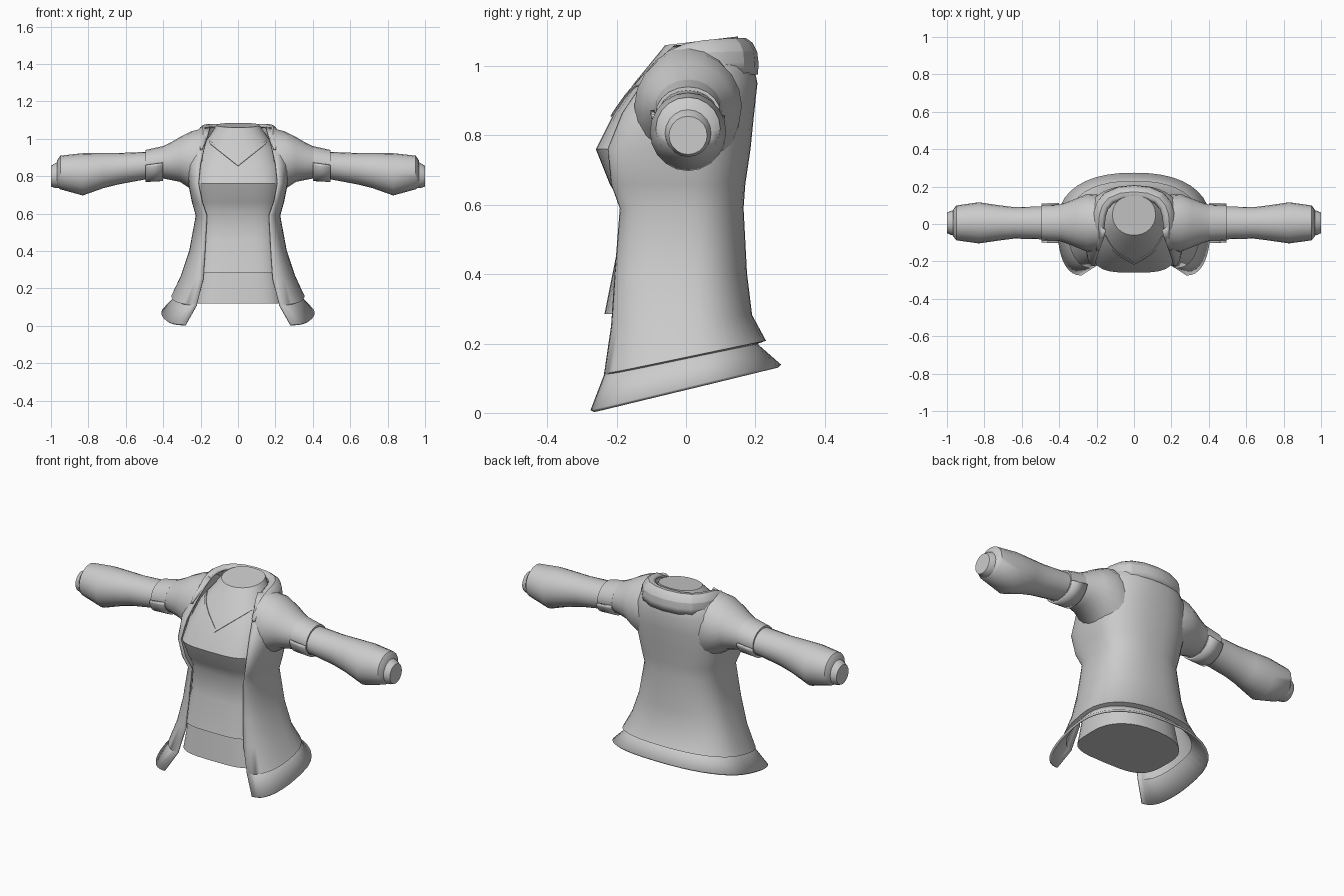
import bpy, bmesh
from math import cos, sin, pi, radians
from mathutils import Vector
from mathutils.bvhtree import BVHTree

if "Cube" in bpy.data.objects:
    bpy.data.objects.remove(bpy.data.objects["Cube"], do_unlink=True)

GREY = (.6, .6, .6, 1)
fabric = bpy.data.materials.new("grey_fabric")
fabric.use_nodes = True
fabric.diffuse_color = GREY
fabric.node_tree.nodes["Principled BSDF"].inputs["Base Color"].default_value = GREY


def signed_power(value, power):
    return abs(value) ** power * (1 if value >= 0 else -1)


def mirrored(half):
    """Extend a left half, ending on the centre line, to the right side."""
    return half + [Vector((-p.x, p.y, p.z)) for p in half[-2::-1]]


def loft(name, rows, closed=True, thickness=0, subdivide=False):
    """Skin rows of points; closed rows form a capped tube, open rows a sheet."""
    bm = bmesh.new()
    rings = [[bm.verts.new(point) for point in row] for row in rows]
    count = len(rings[0])
    for lower, upper in zip(rings, rings[1:]):
        for i in range(count if closed else count - 1):
            j = (i + 1) % count
            bm.faces.new((lower[i], lower[j], upper[j], upper[i]))
    if closed:
        bm.faces.new(rings[0])
        bm.faces.new(rings[-1])
    bmesh.ops.recalc_face_normals(bm, faces=bm.faces)
    mesh = bpy.data.meshes.new(name)
    bm.to_mesh(mesh)
    bm.free()
    mesh.materials.append(fabric)
    obj = bpy.data.objects.new(name, mesh)
    bpy.context.collection.objects.link(obj)
    if subdivide:
        obj.modifiers.new("Soften", "SUBSURF")
    if thickness:
        cloth = obj.modifiers.new("Cloth", "SOLIDIFY")
        cloth.thickness = thickness
        cloth.offset = 0
    bpy.ops.object.select_all(action="DESELECT")
    obj.select_set(True)
    bpy.context.view_layer.objects.active = obj
    bpy.ops.object.shade_smooth_by_angle(angle=radians(40))
    return obj


# Shirt rings are squarer across the front and round off towards the neck
def shirt_ring(z, half_width, front, back=.15, segments=32):
    middle, depth = (front + back) / 2, (back - front) / 2
    front_power = .55 + max(0, z - .8) * 1.7
    ring = []
    for i in range(segments):
        turn = 2 * pi * i / segments
        power = front_power if sin(turn) < 0 else .85
        ring.append(Vector((half_width * signed_power(cos(turn), power),
                            middle + depth * signed_power(sin(turn), power), z)))
    return ring


loft("shirt_hem_band", [shirt_ring(.12, .25, -.23, .18), shirt_ring(.3, .22, -.21)])

neck = shirt_ring(1.06, .115, -.06)
for point in neck:
    point.z += .12 * (point.y + .06)
shirt = loft("shirt", [shirt_ring(*row) for row in (
    (.285, .23, -.235), (.46, .21, -.2), (.6, .21, -.185), (.66, .22, -.22),
    (.76, .235, -.26), (.86, .23, -.21), (.95, .2, -.15))] + [neck])

# Neckline trim: a thin V-shaped strip laid on the shirt front
surface = BVHTree.FromObject(shirt, bpy.context.evaluated_depsgraph_get())


def trim_row(drop, lift, steps=12):
    row = []
    for i in range(-steps, steps + 1):
        side = i / steps
        start = Vector((.15 * side, -1, .87 + .12 * abs(side) - drop))
        hit, normal, _, _ = surface.ray_cast(start, Vector((0, 1, 0)))
        row.append(hit + normal * lift)
    return row


BURIED, RAISED, STRIP = -.004, .005, .017
loft("neckline_trim", [trim_row(0, BURIED), trim_row(0, RAISED),
                       trim_row(STRIP, RAISED), trim_row(STRIP, BURIED)], closed=False)


# Jacket rings run from the front edge, round the side, to the centre back
def jacket_ring(z, edge_x, edge_y, half_width, back, rise=0, segments=10):
    half = []
    for i in range(2 * segments + 1):
        turn = pi / 2 * (i / segments - 1)
        across, along = max(cos(turn), 0) ** .85, signed_power(sin(turn), .85)
        if i < segments:
            x, y = edge_x + (half_width - edge_x) * across, -edge_y * along
        else:
            x, y = half_width * across, back * along
        half.append(Vector((x, y, z + rise * (y - edge_y) / (back - edge_y))))
    return mirrored(half)


loft("jacket_body", [jacket_ring(*row) for row in (
    # flared hem, tucked under the body
    (.005, .28, -.27, .405, .27, .13), (.11, .22, -.23, .33, .2, .09),
    # body from hem to waist
    (.115, .22, -.23, .35, .225, .095), (.25, .185, -.21, .3, .185, .03),
    (.4, .175, -.2, .255, .17), (.59, .165, -.185, .22, .16),
    # chest and shoulders
    (.66, .19, -.21, .24, .165), (.76, .21, -.22, .26, .18),
    (.86, .2, -.18, .27, .19), (.95, .18, -.12, .255, .2),
    (1.02, .16, -.07, .22, .185), (1.055, .15, -.03, .175, .16))],
    closed=False, thickness=.012)

# Turned-down collar: a crest line widened outwards and downwards, narrow at the tip
CREST = [((.19, -.14, .95), .15), ((.185, -.05, 1.06), .8), ((.19, .05, 1.08), .9),
         ((.15, .15, 1.085), 1), ((0, .18, 1.085), 1)]


def collar_row(outward, down):
    half = []
    for crest, width in CREST:
        point = Vector(crest)
        away = Vector((point.x, point.y, 0)).normalized()
        half.append(point + (away * outward - Vector((0, 0, down))) * width)
    return mirrored(half)


loft("collar", [collar_row(-.035, .02), collar_row(0, 0), collar_row(.04, .04),
                collar_row(.035, .11)], closed=False, thickness=.012, subdivide=True)


# Sleeve rings: distance out, centre height, half height, half depth
def sleeve_ring(side, x, z, height, depth, start=0, end=2 * pi, segments=20):
    turns = [start + (end - start) * i / segments for i in range(segments)]
    return [Vector((side * x, .006 + depth * cos(t), z + height * sin(t))) for t in turns]


BAND = ((.4, .873, .088, .098), (.495, .86, .08, .094))
PARTS = {
    "shoulder": ((.19, .87, .185, .15), (.25, .885, .155, .155), (.31, .89, .12, .13),
                 (.36, .88, .1, .11), (.41, .873, .083, .094)),
    "arm_band": BAND,
    "sleeve": ((.49, .857, .073, .088), (.64, .84, .084, .084), (.72, .83, .094, .094),
               (.83, .81, .113, .11), (.95, .82, .09, .093), (.968, .813, .07, .07)),
    "cuff": ((.96, .808, .07, .068), (.98, .803, .065, .064), (1, .8, .055, .055)),
}
for side, label in ((1, "left"), (-1, "right")):
    for part, rows in PARTS.items():
        loft(f"{label}_{part}", [sleeve_ring(side, *row) for row in rows])
    # Raised lower half of the arm band
    loft(f"{label}_arm_strap", [
        sleeve_ring(side, x, z, height + .006, depth + .006, start=pi, end=2 * pi)
        for x, z, height, depth in BAND], closed=False, thickness=.01)
